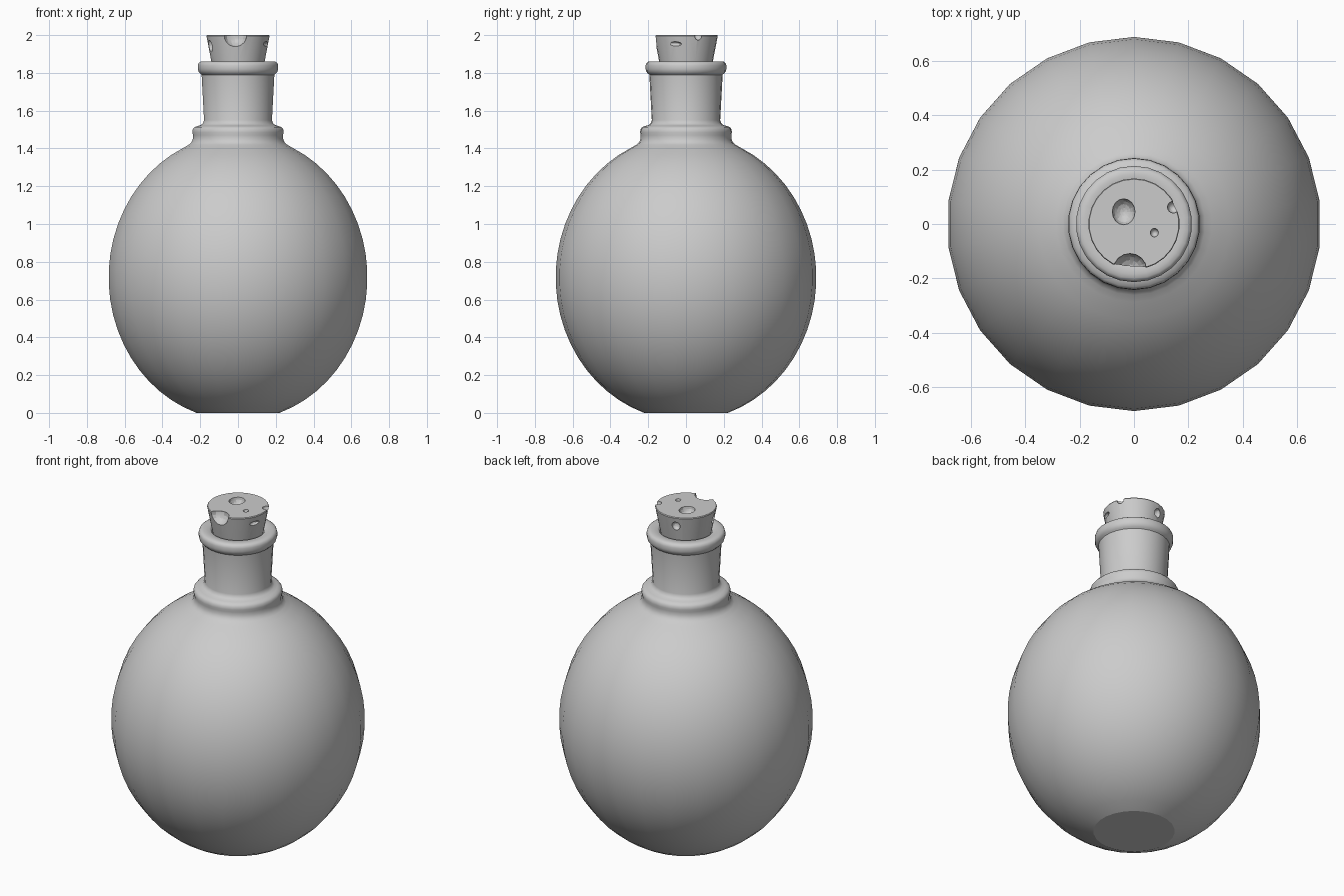
import bpy, bmesh, math

if "Cube" in bpy.data.objects:
    bpy.data.objects.remove(bpy.data.objects["Cube"])

SIDES = 26


def lathe(name, profile, sides=SIDES, angle=40):
    """Revolve (radius, height) points round z and cap both ends."""
    bm = bmesh.new()
    rings = []
    for r, z in profile:
        ring = []
        for i in range(sides):
            a = math.pi / 2 + 2 * math.pi * i / sides
            ring.append(bm.verts.new((r * math.cos(a), r * math.sin(a), z)))
        rings.append(ring)
    for lo, hi in zip(rings, rings[1:]):
        for i in range(sides):
            j = (i + 1) % sides
            bm.faces.new((lo[i], lo[j], hi[j], hi[i]))
    bm.faces.new(rings[0][::-1])
    bm.faces.new(rings[-1])
    bmesh.ops.recalc_face_normals(bm, faces=bm.faces)
    mesh = bpy.data.meshes.new(name)
    bm.to_mesh(mesh)
    bm.free()
    obj = bpy.data.objects.new(name, mesh)
    bpy.context.collection.objects.link(obj)
    smooth(obj, angle)
    return obj


def smooth(obj, angle):
    bpy.ops.object.select_all(action='DESELECT')
    obj.select_set(True)
    bpy.context.view_layer.objects.active = obj
    bpy.ops.object.shade_smooth_by_angle(angle=math.radians(angle))
    for f in obj.data.polygons:
        if len(f.vertices) == SIDES:
            f.use_smooth = False


# Bottle: squashed-sphere belly, collar, flared neck and rolled lip
A, B, CZ = 0.69, 0.757, 0.717
t0, t1 = -math.asin(CZ / B), math.asin((1.405 - CZ) / B)
N = 22
belly = []
for k in range(N + 1):
    t = t0 + (t1 - t0) * k / N
    belly.append((A * math.cos(t), CZ + B * math.sin(t)))
belly[0] = (belly[0][0], 0.0)
collar = [(0.262, 1.42), (0.248, 1.432), (0.241, 1.45), (0.24, 1.47),
          (0.243, 1.485), (0.241, 1.502), (0.232, 1.513), (0.215, 1.519),
          (0.198, 1.524), (0.187, 1.533), (0.181, 1.55)]
lip = [(0.194, 1.79), (0.202, 1.797), (0.210, 1.806), (0.214, 1.82),
       (0.214, 1.84), (0.210, 1.852), (0.20, 1.859), (0.185, 1.861),
       (0.155, 1.861), (0.147, 1.855), (0.14, 1.84), (0.135, 1.72)]
lathe("bottle", belly + collar + lip)

# Cork: tapered plug with pits
cork = lathe("cork", [(0.115, 1.73), (0.142, 1.86), (0.168, 1.995), (0.165, 2.0)])

# Pits: (position, ellipsoid radii)
pits = [
    ((-0.038, 0.045, 2.0), (0.042, 0.048, 0.045)),
    ((-0.015, -0.168, 1.995), (0.062, 0.06, 0.057)),
    ((0.145, 0.062, 1.998), (0.022, 0.022, 0.025)),
    ((0.075, -0.032, 2.0), (0.015, 0.016, 0.02)),
    ((0.155, -0.065, 1.953), (0.022, 0.042, 0.013)),
    ((-0.04, 0.152, 1.945), (0.024, 0.024, 0.026)),
    ((-0.148, -0.054, 1.942), (0.024, 0.024, 0.032)),
]
for i, (pos, size) in enumerate(pits):
    bpy.ops.mesh.primitive_uv_sphere_add(segments=16, ring_count=10, radius=1, location=pos)
    cutter = bpy.context.object
    cutter.name = f"pit_cutter_{i}"
    cutter.scale = size
    bpy.ops.object.shade_smooth()
    cutter.hide_render = True
    mod = cork.modifiers.new(f"pit_{i}", 'BOOLEAN')
    mod.operation = 'DIFFERENCE'
    mod.solver = 'EXACT'
    mod.object = cutter

# Bake the pits, then remove the cutters
bpy.context.view_layer.update()
baked = bpy.data.meshes.new_from_object(
    cork.evaluated_get(bpy.context.evaluated_depsgraph_get()))
cork.modifiers.clear()
cork.data = baked
for obj in [o for o in bpy.data.objects if o.name.startswith("pit_cutter")]:
    bpy.data.objects.remove(obj)
smooth(cork, 35)
